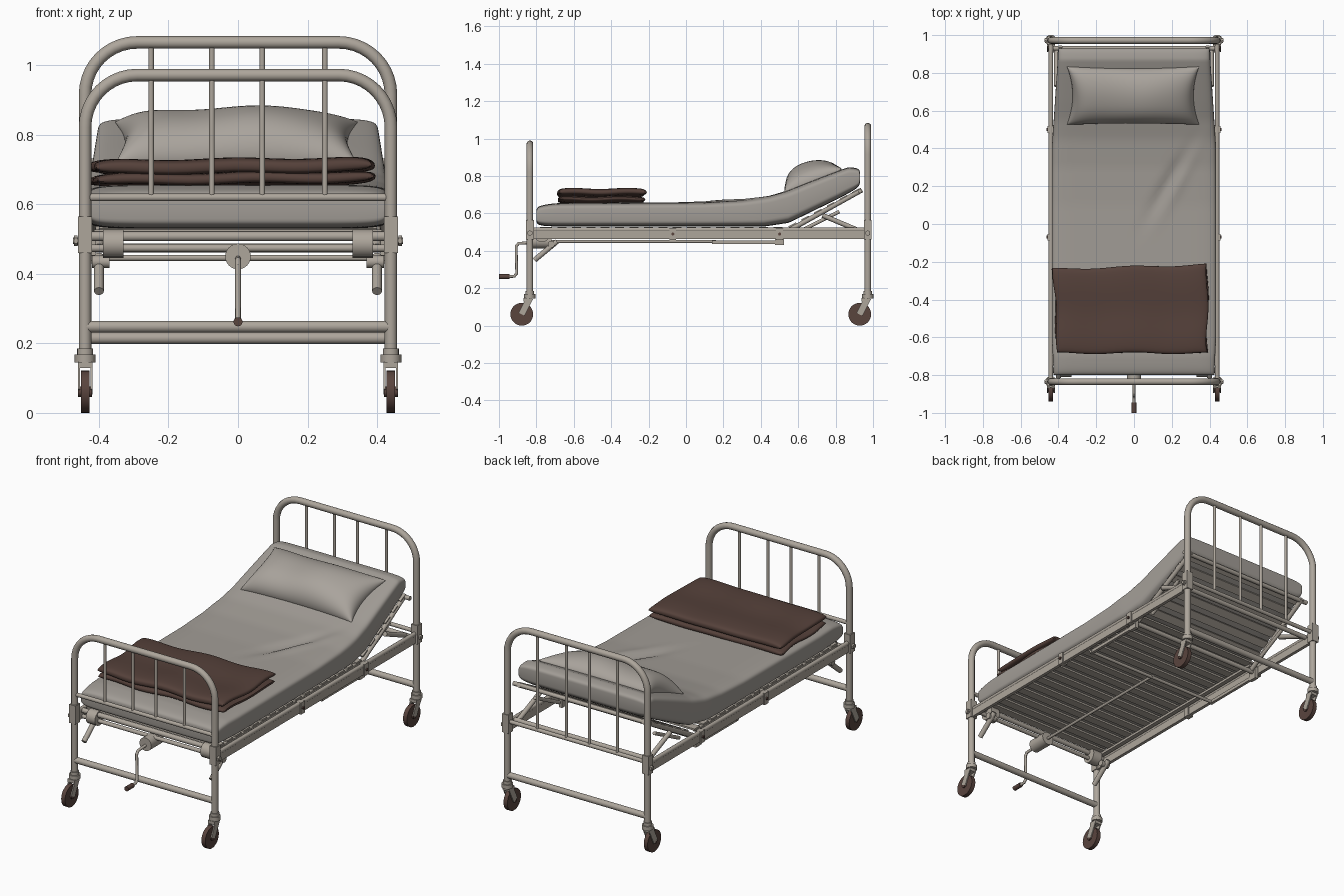
import bpy, bmesh, math
from mathutils import Vector, Matrix

cube = bpy.data.objects.get("Cube")
if cube:
    bpy.data.objects.remove(cube, do_unlink=True)


def material(name, rgb):
    m = bpy.data.materials.new(name)
    m.use_nodes = True
    color = (*rgb, 1)
    m.diffuse_color = color
    for n in m.node_tree.nodes:
        if n.type == "BSDF_PRINCIPLED":
            n.inputs["Base Color"].default_value = color
            n.inputs["Roughness"].default_value = 0.7
    return m


PAINT = material("cream enamel", (0.42, 0.38, 0.33))
SHEET = material("grey sheet", (0.36, 0.335, 0.305))
LINEN = material("pillow linen", (0.40, 0.37, 0.335))
WOOL = material("brown wool", (0.09, 0.052, 0.042))
RUBBER = material("brown rubber", (0.10, 0.058, 0.048))


def finish(name, mesh, mat, smooth=True):
    mesh.materials.clear()
    mesh.materials.append(mat)
    mesh.polygons.foreach_set("use_smooth", [smooth] * len(mesh.polygons))
    if smooth:
        mesh.set_sharp_from_angle(angle=math.radians(40))
    obj = bpy.data.objects.new(name, mesh)
    bpy.context.scene.collection.objects.link(obj)
    return obj


def from_bmesh(name, bm, mat, smooth=True):
    mesh = bpy.data.meshes.new(name)
    bm.to_mesh(mesh)
    bm.free()
    return finish(name, mesh, mat, smooth)


def rod(name, a, b, r, mat=PAINT, sides=16):
    a, b = Vector(a), Vector(b)
    d = b - a
    turn = d.to_track_quat("Z", "Y").to_matrix().to_4x4()
    bm = bmesh.new()
    bmesh.ops.create_cone(bm, cap_ends=True, segments=sides, radius1=r, radius2=r,
                          depth=d.length, matrix=Matrix.Translation((a + b) / 2) @ turn)
    return from_bmesh(name, bm, mat)


def box(name, center, size, tilt=0, mat=PAINT):
    bm = bmesh.new()
    place = Matrix.Translation(center) @ Matrix.Rotation(tilt, 4, "X")
    bmesh.ops.create_cube(bm, size=1, matrix=place @ Matrix.Diagonal((*size, 1)))
    return from_bmesh(name, bm, mat, False)


def bent_tube(name, points, r, mat=PAINT):
    cu = bpy.data.curves.new(name, "CURVE")
    cu.dimensions = "3D"
    cu.bevel_depth = r
    cu.bevel_resolution = 4
    cu.use_fill_caps = True
    sp = cu.splines.new("POLY")
    sp.points.add(len(points) - 1)
    for p, co in zip(sp.points, points):
        p.co = (*co, 1)
    tmp = bpy.data.objects.new(name + "_path", cu)
    bpy.context.scene.collection.objects.link(tmp)
    deps = bpy.context.evaluated_depsgraph_get()
    mesh = bpy.data.meshes.new_from_object(tmp.evaluated_get(deps))
    bpy.data.objects.remove(tmp, do_unlink=True)
    return finish(name, mesh, mat)


def cushion(name, nu, nv, shape, mat):
    """Two sheets joined at the rim; shape(u, v, side) gives each point."""
    def spread(i, n):
        s = 2 * i / n - 1
        return math.copysign(1 - (1 - abs(s)) ** 2, s)
    bm = bmesh.new()
    for side in (-1, 1):
        g = [[bm.verts.new(shape(spread(i, nu), spread(j, nv), side))
              for j in range(nv + 1)] for i in range(nu + 1)]
        for i in range(nu):
            for j in range(nv):
                bm.faces.new((g[i][j], g[i + 1][j], g[i + 1][j + 1], g[i][j + 1]))
    bmesh.ops.remove_doubles(bm, verts=bm.verts, dist=0.00001)
    bmesh.ops.recalc_face_normals(bm, faces=bm.faces)
    return from_bmesh(name, bm, mat)


def edge(t, p):
    return max(0, 1 - abs(t) ** p)


def ramp(t, keys):
    for (a, va), (b, vb) in zip(keys, keys[1:]):
        if t <= b:
            return va + (vb - va) * max(0, (t - a) / (b - a))
    return keys[-1][1]


# End frames: bent posts, spindles, rails
POST = 0.44
ENDS = {"foot": (-0.835, 0.972, 0.62, 0.248), "head": (0.972, 1.066, 0.52, 0.215)}
for end, (y, top, rail, low) in ENDS.items():
    R = 0.15
    arc = [(POST - R + R * math.cos(k * math.pi / 20), y,
            top - R + R * math.sin(k * math.pi / 20)) for k in range(11)]
    right = [(-x, yy, z) for x, yy, z in reversed(arc)]
    bent_tube(end + "_hoop", [(POST, y, 0.16)] + arc + right + [(-POST, y, 0.16)], 0.018)
    for x in (-0.25, -0.075, 0.07, 0.25):
        rod(end + "_spindle", (x, y, rail), (x, y, top), 0.008)
    rod(end + "_panel_rail", (-POST, y, rail), (POST, y, rail), 0.011)
    rod(end + "_lower_rail", (-POST, y, low), (POST, y, low), 0.017)

    # Casters and corner joints
    for s in (-1, 1):
        x = s * POST
        wy, wz = y - 0.043, 0.061
        rod(end + "_caster_collar", (x, y, 0.145), (x, y, 0.168), 0.03)
        rod(end + "_caster_stem", (x, y, 0.165), (x, y, 0.185), 0.023)
        rod(end + "_wheel", (x - 0.012, wy, wz), (x + 0.012, wy, wz), 0.061, RUBBER, 28)
        rod(end + "_wheel_hub", (x - 0.02, wy, wz), (x + 0.02, wy, wz), 0.015, RUBBER)
        for side in (-1, 1):
            box(end + "_caster_fork", (x + side * 0.018, y - 0.022, 0.105),
                (0.006, 0.036, 0.1), -0.46)
        box(end + "_caster_crown", (x, y - 0.01, 0.138), (0.042, 0.045, 0.018))
        box(end + "_corner_plate", (x, y, 0.512), (0.04, 0.042, 0.105))
        rod(end + "_corner_bolt", (x, y, 0.495), (x + s * 0.035, y, 0.495), 0.009)
        rod(end + "_corner_nut", (x + s * 0.022, y, 0.495), (x + s * 0.032, y, 0.495), 0.015, sides=6)

# Side rails, their clamps and the lifting linkage
for s in (-1, 1):
    x = s * POST
    box("side_rail", (x, 0.07, 0.485), (0.018, 1.8, 0.044))
    rod("side_rail_tube", (x, -0.83, 0.513), (x, 0.97, 0.513), 0.012)
    for y in (-0.07, 0.5):
        box("rail_clamp", (x, y, 0.49), (0.034, 0.035, 0.066))
        rod("clamp_bolt", (x, y, 0.49), (x + s * 0.024, y, 0.49), 0.008, RUBBER)
    box("pivot_bracket", (s * 0.42, 0.5, 0.465), (0.02, 0.05, 0.07))
    box("pull_bar", (s * 0.42, 0.325, 0.446), (0.016, 0.37, 0.018))
    rod("backrest_tube", (s * 0.4, 0.49, 0.475), (s * 0.39, 0.94, 0.725), 0.013)
    rod("backrest_prop", (s * 0.41, 0.73, 0.59), (s * 0.41, 0.92, 0.51), 0.013)
    rod("backrest_link", (s * 0.375, 0.6, 0.5), (s * 0.375, 0.82, 0.61), 0.01)
    rod("foot_roller", (s * 0.33, -0.77, 0.487), (s * 0.388, -0.77, 0.487), 0.041)
    rod("foot_brace", (s * 0.4, -0.81, 0.35), (s * 0.4, -0.69, 0.45), 0.014)
    rod("foot_brace_pin", (s * 0.37, -0.72, 0.435), (s * 0.42, -0.72, 0.435), 0.018)
    box("slat_bearer", (s * 0.405, -0.13, 0.512), (0.025, 1.26, 0.014))

# Cross members
for y, z, r in ((-0.775, 0.508, 0.014), (-0.775, 0.474, 0.011), (0.15, 0.446, 0.009),
                (0.5, 0.475, 0.013), (0.92, 0.51, 0.013), (0.93, 0.72, 0.012)):
    rod("cross_tube", (-0.43, y, z), (0.43, y, z), r)

# Mattress slats, flat section then raised section
for k in range(17):
    box("flat_slat", (0, -0.74 + k * 0.077, 0.523), (0.83, 0.048, 0.01))
for k in range(6):
    t = k / 5
    box("backrest_slat", (0, 0.57 + 0.34 * t, 0.537 + 0.183 * t), (0.8, 0.045, 0.01), 0.49)

# Crank gear
rod("crank_gearbox", (0, -0.83, 0.45), (0, -0.72, 0.45), 0.037, sides=24)
rod("crank_screw", (0, -0.73, 0.45), (0, 0.16, 0.45), 0.008)
bent_tube("crank_arm", [(0, -0.81, 0.445), (0, -0.895, 0.44), (0, -0.908, 0.425),
                        (0, -0.905, 0.28), (0, -0.918, 0.264), (0, -0.96, 0.262)], 0.008)
rod("crank_handle", (0, -0.945, 0.262), (0, -1.0, 0.262), 0.013, RUBBER)

# Mattress
TOP = [(-0.8, 0.645), (-0.7, 0.655), (0.1, 0.66), (0.3, 0.672), (0.45, 0.695), (0.55, 0.725),
       (0.65, 0.765), (0.87, 0.85), (0.93, 0.85)]
BOTTOM = [(-0.8, 0.53), (0.42, 0.53), (0.55, 0.55), (0.93, 0.735)]
WIDTH = [(-0.8, 0.425), (-0.6, 0.435), (0.4, 0.435), (0.93, 0.4)]


def mattress(u, v, side):
    y = 0.065 + 0.865 * v
    lo, hi = ramp(y, BOTTOM), ramp(y, TOP)
    f = (edge(u, 9) * edge(v, 20)) ** (1 / 7)
    x = u * ramp(y, WIDTH)
    z = (lo + hi) / 2 + side * f * (hi - lo) / 2
    if side > 0:  # diagonal crease pulled into the sheet
        along, across = (y - 0.2) / 0.16, x - 0.17 - (y - 0.2) * 0.55
        z -= 0.018 * math.exp(-along ** 2 - (across / 0.03) ** 2) * f
        z += 0.008 * math.exp(-along ** 2 - ((across - 0.06) / 0.03) ** 2) * f
    return x, y, z


cushion("mattress", 56, 96, mattress, SHEET)


# Pillow, with drawn-out corners and a soft uneven crown
def pillow(u, v, side):
    f = edge(u, 5) ** 0.5 * edge(v, 2.2) ** 0.55
    x = u * (0.35 - 0.03 * edge(v, 2))
    along = v * (0.165 - 0.012 * edge(u, 2))
    crown = 0.098 + 0.008 * math.sin(5 * u + 0.6) - 0.014 * v
    h = f * (crown if side > 0 else -0.045)
    c, s = math.cos(0.38), math.sin(0.38)
    return x - 0.005, 0.68 + along * c - h * s, 0.776 + along * s + h * c


cushion("pillow", 40, 28, pillow, LINEN)


# Folded blanket: stacked soft layers with wavy rims
def fold(z, thick, dx, dy, phase):
    def shape(u, v, side):
        f = (edge(u, 10) * edge(v, 14)) ** (1 / 3)
        x = -0.014 + u * (0.402 + dx) + 0.006 * math.sin(4 * v + phase) - 0.006 * v * (1 - u)
        y = -0.455 + v * (0.225 + dy) + 0.005 * math.sin(6 * u + phase) + 0.012 * u * max(0, v)
        wave = 0.003 * math.sin(7 * u + phase) + 0.003 * math.sin(5 * v - phase)
        return x, y, z + wave + 0.004 * u + side * f * thick / 2
    return shape


cushion("blanket_lower_fold", 32, 28, fold(0.672, 0.034, 0.002, 0.0, 0.5), WOOL)
cushion("blanket_upper_fold", 32, 28, fold(0.708, 0.042, 0.0, 0.004, 1.4), WOOL)
